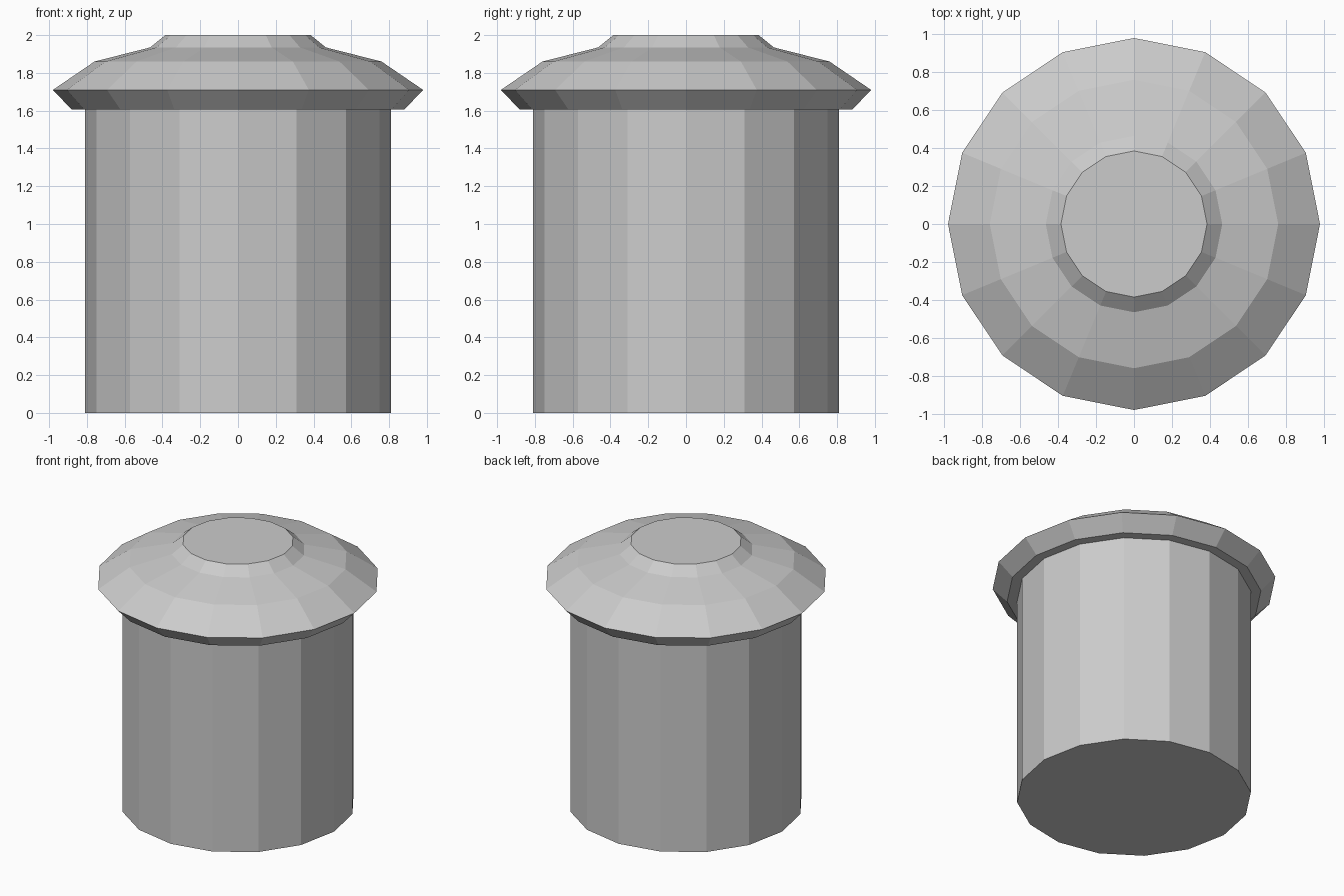
import bpy
import bmesh
from math import cos, sin, tau

SIDES = 16

old = bpy.data.objects.get("Cube")
if old:
    bpy.data.objects.remove(old, do_unlink=True)

grey = bpy.data.materials.new("light_grey")
grey.use_nodes = True
colour = (0.6, 0.6, 0.6, 1)
grey.diffuse_color = colour
grey.node_tree.nodes["Principled BSDF"].inputs["Base Color"].default_value = colour


def turned(name, profile):
    """Closed faceted solid from (radius, height) rings, listed bottom to top."""
    bm = bmesh.new()
    rings = [[bm.verts.new((r * cos(tau * i / SIDES), r * sin(tau * i / SIDES), z))
              for i in range(SIDES)] for r, z in profile]
    for low, high in zip(rings, rings[1:]):
        for i in range(SIDES):
            j = (i + 1) % SIDES
            bm.faces.new((low[i], low[j], high[j], high[i]))
    bm.faces.new(rings[0][::-1])
    bm.faces.new(rings[-1])
    mesh = bpy.data.meshes.new(name)
    bm.to_mesh(mesh)
    bm.free()
    mesh.materials.append(grey)
    obj = bpy.data.objects.new(name, mesh)
    bpy.context.collection.objects.link(obj)
    return obj


# Straight container body
turned("body", [(0.81, 0), (0.81, 1.605)])

# Overhanging stepped lid with a flat knob on top
turned("lid", [(0.88, 1.605), (0.98, 1.71), (0.76, 1.86), (0.465, 1.935), (0.385, 2)])
